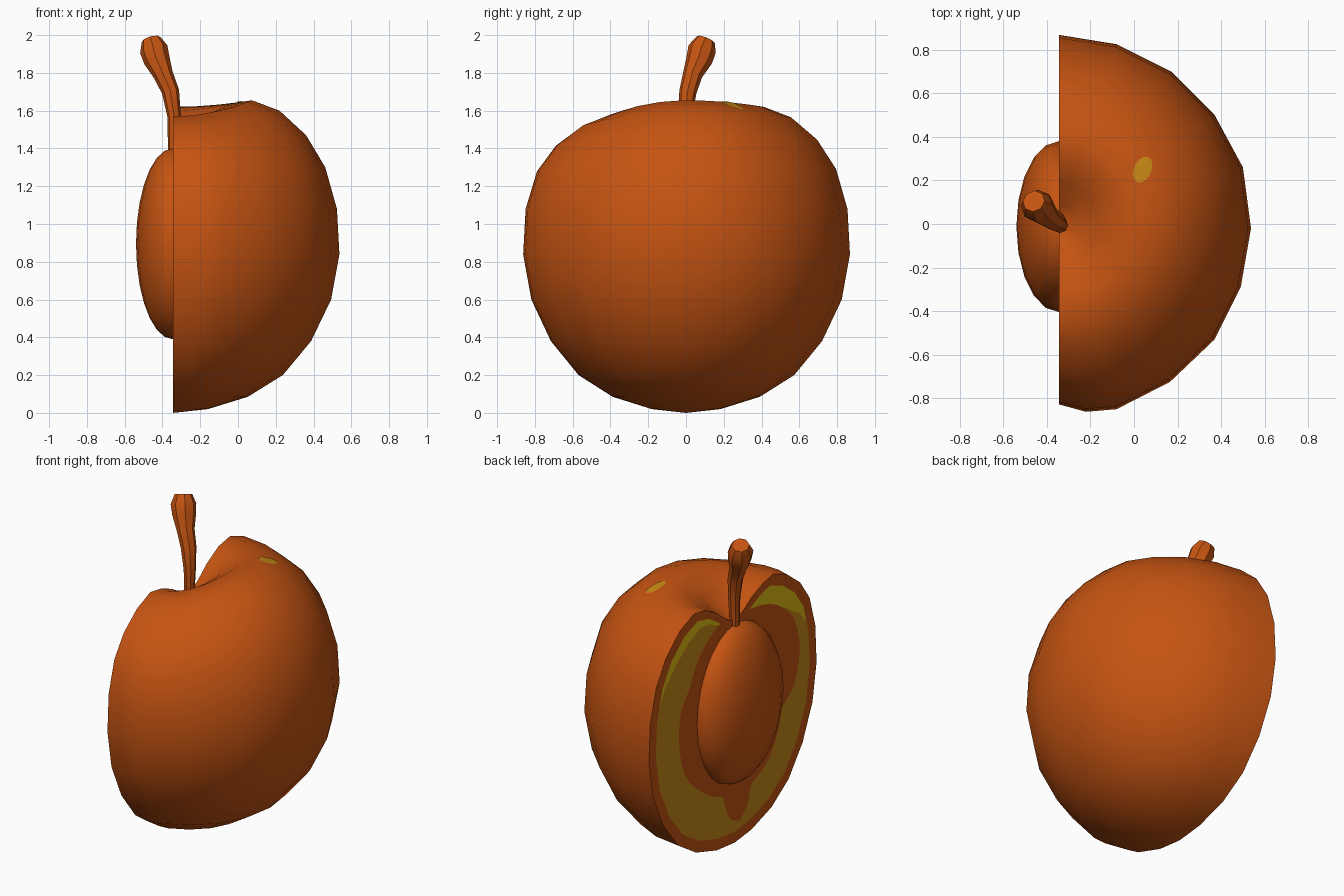
import bpy, bmesh, math
from mathutils import Vector
from mathutils.bvhtree import BVHTree

if "Cube" in bpy.data.objects:
    bpy.data.objects.remove(bpy.data.objects["Cube"])


def material(name, rgb):
    m = bpy.data.materials.new(name)
    m.diffuse_color = (*rgb, 1)
    m.use_nodes = True
    m.node_tree.nodes["Principled BSDF"].inputs["Base Color"].default_value = m.diffuse_color
    return m


SKIN = material("orange_skin", (0.56, 0.088, 0.006))
FLESH = material("ochre_flesh", (0.59, 0.25, 0.008))
PALE = material("yellow_flesh", (0.76, 0.52, 0.007))
CUT_X = -0.345      # plane where the fruit is halved
MID_Z = 0.9


def make_object(name, bm, mats, smooth=True):
    bmesh.ops.remove_doubles(bm, verts=bm.verts, dist=0.0002)
    me = bpy.data.meshes.new(name)
    for f in bm.faces:
        f.smooth = smooth
    bm.to_mesh(me)
    ob = bpy.data.objects.new(name, me)
    bpy.context.collection.objects.link(ob)
    for m in mats:
        me.materials.append(m)
    return ob


# Half fruit skin: equator outline (x, y) swept with a (radius, height) profile
equator = [(CUT_X, .868), (-.08, .825), (.17, .70), (.37, .50), (.50, .26),
           (.537, -.02), (.49, -.29), (.37, -.53), (.165, -.725),
           (-.08, -.85), (-.22, -.862), (CUT_X, -.828)]
profile = [(0, 0), (.21, .02), (.45, .085), (.66, .20), (.83, .38), (.95, .60),
           (1, .84), (.985, 1.08), (.915, 1.30), (.80, 1.47), (.64, 1.60),
           (.475, 1.655), (.34, 1.635), (.21, 1.56), (.10, 1.47), (0, 1.42)]


def skin_point(e, p):
    dx, dy = e[0] - CUT_X, e[1]
    t, z = p
    side = (dy / math.hypot(dx, dy)) ** 2
    sag = (0.035 if dy > 0 else 0.085) * side          # shoulders drop at the cut
    if z > 1.2:
        z -= sag * min(1, (z - 1.2) / 0.4) * min(1, t / 0.3)
    return Vector((CUT_X + t * dx, t * dy, z))


bm = bmesh.new()
cols = [[bm.verts.new(skin_point(e, p)) for p in profile] for e in equator]
for a, b in zip(cols, cols[1:]):
    for j in range(len(profile) - 1):
        bm.faces.new((a[j], a[j + 1], b[j + 1], b[j]))
make_object("fruit_skin", bm, [SKIN])
tree = BVHTree.FromBMesh(bm)
bm.free()

# Cut face: rings between the stone, the dark core, the flesh and the rim
core = [(.03, 1.44), (.14, 1.46), (.36, 1.32), (.45, 1.16), (.54, 1.05), (.56, .83),
        (.50, .62), (.33, .45), (.12, .34), (.05, .17), (-.05, .12), (-.13, .19),
        (-.16, .31), (-.34, .40), (-.45, .58), (-.47, .68), (-.60, .78),
        (-.66, 1.0), (-.60, 1.21), (-.44, 1.35), (-.19, 1.43)]
polar = sorted((math.atan2(y, z - MID_Z), math.hypot(y, z - MID_Z)) for y, z in core)
polar = ([(polar[-1][0] - math.tau, polar[-1][1])] + polar
         + [(polar[0][0] + math.tau, polar[0][1])])


def core_radius(a):
    for (a0, r0), (a1, r1) in zip(polar, polar[1:]):
        if a0 <= a <= a1:
            return r0 + (r1 - r0) * (a - a0) / max(a1 - a0, 1e-6)
    return 0.5


left = [skin_point(equator[0], p) for p in profile]
right = [skin_point(equator[-1], p) for p in profile]
corners = left + right[-2::-1]
outline = [p.lerp(q, k / 5) for p, q in zip(corners, corners[1:]) for k in range(5)]
bm = bmesh.new()
spokes = []
for p in outline:
    a, rim = math.atan2(p.y, p.z - MID_Z), math.hypot(p.y, p.z - MID_Z)
    outer = rim - 0.07
    inner = min(core_radius(a), outer)
    u = (abs(a) - 0.15) / 1.1
    wide = (0.07 if a > 0 else 0.13) * math.sin(math.pi * u) if 0 < u < 1 else 0
    mid = max(inner, outer - wide)
    spokes.append([bm.verts.new((CUT_X, r * math.sin(a), MID_Z + r * math.cos(a)))
                   for r in (0.05, inner, mid, outer, rim)])
for s, t in zip(spokes, spokes[1:] + spokes[:1]):
    for k, mat in enumerate((0, 1, 2, 0)):
        f = bm.faces.new((s[k], t[k], t[k + 1], s[k + 1]))
        f.material_index = mat
make_object("cut_face", bm, [SKIN, FLESH, PALE], smooth=False)
bm.free()

# Stone bulging out of the cut face
bm = bmesh.new()
bmesh.ops.create_uvsphere(bm, u_segments=20, v_segments=14, radius=1)
for v in bm.verts:
    v.co = Vector((CUT_X + .195 * v.co.x, -.012 + .392 * v.co.y, .895 + .505 * v.co.z))
make_object("stone", bm, [SKIN])
bm.free()

# Stem: tapered bent tube with a thick knob and flat end
path = [(-.342, -.005, 1.36, .028), (-.338, -.005, 1.57, .036), (-.357, .01, 1.70, .046),
        (-.395, .035, 1.79, .052), (-.430, .07, 1.87, .070), (-.446, .085, 1.925, .075),
        (-.460, .105, 1.975, .052)]
pts = [Vector(p[:3]) for p in path]
bm = bmesh.new()
rings = []
for i, p in enumerate(pts):
    d = (pts[min(i + 1, len(pts) - 1)] - pts[max(i - 1, 0)]).normalized()
    u = Vector((0, 1, 0)).cross(d).normalized()
    w = d.cross(u)
    rings.append([bm.verts.new(p + path[i][3] * (u * math.cos(k * math.tau / 8)
                  + w * math.sin(k * math.tau / 8))) for k in range(8)])
for a, b in zip(rings, rings[1:]):
    for k in range(8):
        bm.faces.new((a[k], a[(k + 1) % 8], b[(k + 1) % 8], b[k]))
bm.faces.new(rings[-1])
bm.faces.new(rings[0][::-1])
stem = make_object("stem", bm, [SKIN])
bm.free()
bpy.context.view_layer.objects.active = stem
stem.select_set(True)
bpy.ops.object.shade_smooth_by_angle(angle=math.radians(40))

# Small ochre spot lying on the shoulder
bm = bmesh.new()


def on_skin(x, y):
    hit = tree.ray_cast(Vector((x, y, 3)), Vector((0, 0, -1)))[0]
    return bm.verts.new((x, y, hit.z + 0.004))


centre = on_skin(.04, .25)
spot = []
for r in (.5, 1):
    ring = []
    for k in range(14):
        c, s = r * math.cos(k * math.tau / 14), r * math.sin(k * math.tau / 14)
        ring.append(on_skin(.04 + .042 * c + .015 * s, .25 + .06 * s))
    spot.append(ring)
for k in range(14):
    n = (k + 1) % 14
    bm.faces.new((centre, spot[0][k], spot[0][n]))
    bm.faces.new((spot[0][k], spot[1][k], spot[1][n], spot[0][n]))
make_object("ochre_spot", bm, [FLESH])
bm.free()
